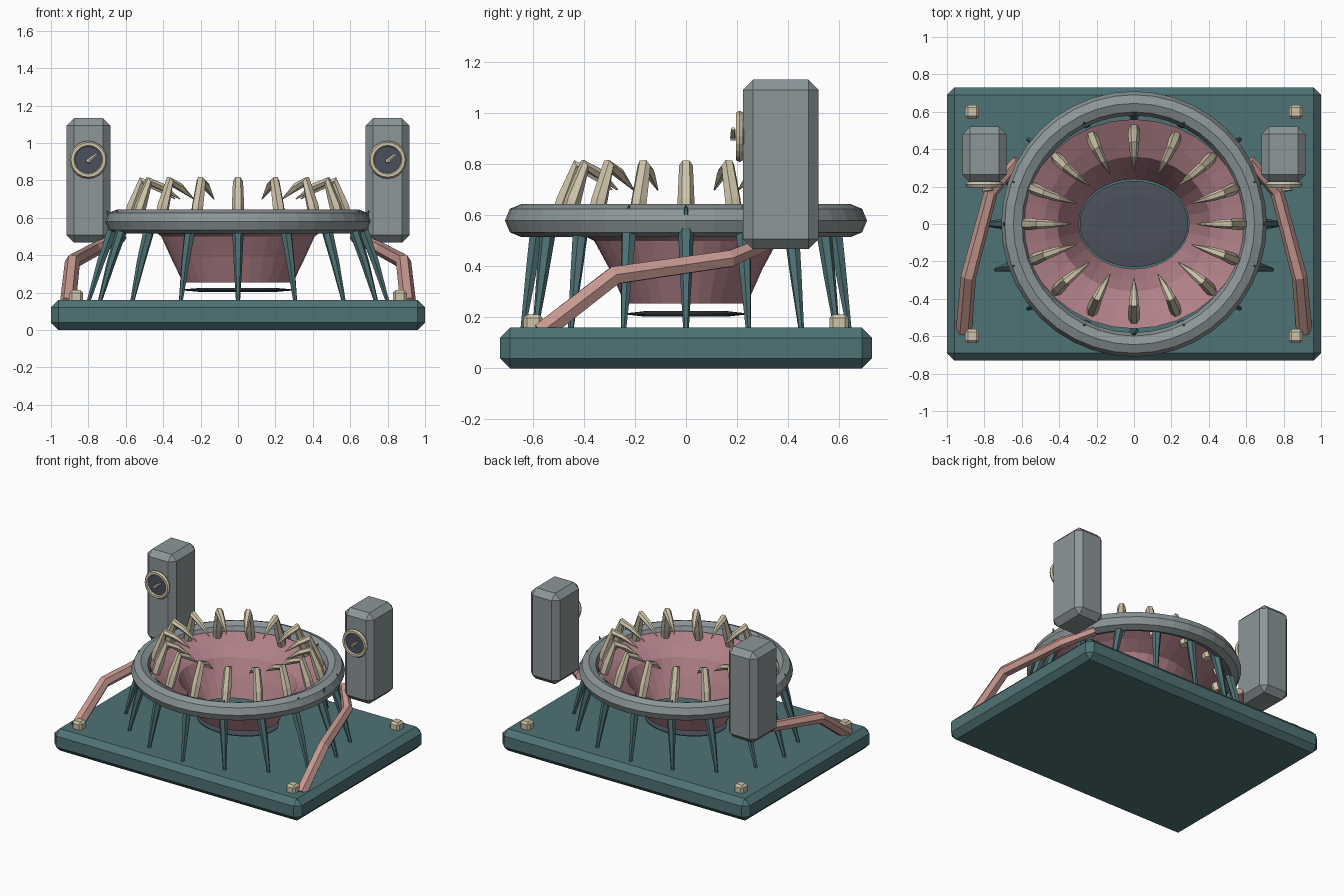
import bpy, bmesh, math
from mathutils import Vector, Matrix

if "Cube" in bpy.data.objects:
    bpy.data.objects.remove(bpy.data.objects["Cube"])


def material(name, hexcode):
    m = bpy.data.materials.new(name)
    c = [((hexcode >> s) & 255) / 255 for s in (16, 8, 0)]
    m.diffuse_color = [((v + 0.055) / 1.055) ** 2.4 for v in c] + [1]
    m.use_nodes = True
    m.node_tree.nodes["Principled BSDF"].inputs["Base Color"].default_value = m.diffuse_color
    return m


TEAL = material("teal", 0x4F7276)
PINK = material("pink", 0xB08088)
FLESH = material("flesh", 0xC69890)
BONE = material("bone", 0xCFC4AA)
STEEL = material("steel", 0x8C9698)
DARK = material("dark_slate", 0x4A505C)


def finish(name, bm, mat):
    bmesh.ops.recalc_face_normals(bm, faces=bm.faces)
    me = bpy.data.meshes.new(name)
    bm.to_mesh(me)
    bm.free()
    me.materials.append(mat)
    ob = bpy.data.objects.new(name, me)
    bpy.context.collection.objects.link(ob)
    return ob


def box(name, centre, size, bevel, mat):
    bm = bmesh.new()
    bmesh.ops.create_cube(bm, size=1)
    bmesh.ops.scale(bm, vec=size, verts=bm.verts)
    bmesh.ops.translate(bm, vec=centre, verts=bm.verts)
    bmesh.ops.bevel(bm, geom=bm.edges[:], offset=bevel, segments=1, affect='EDGES')
    return finish(name, bm, mat)


def bridge(bm, a, b):
    n = len(a)
    for i in range(n):
        bm.faces.new((a[i], a[(i + 1) % n], b[(i + 1) % n], b[i]))


def tube(bm, pts, radii, side, sides=6):
    """Tapered faceted tube along pts; side is the sideways reference direction."""
    pts = [Vector(p) for p in pts]
    rings = []
    for i, p in enumerate(pts):
        t = Vector()
        if i:
            t += (p - pts[i - 1]).normalized()
        if i < len(pts) - 1:
            t += (pts[i + 1] - p).normalized()
        t.normalize()
        v = t.cross(side).normalized()
        u = v.cross(t)
        ring = []
        for k in range(sides):
            a = 2 * math.pi * k / sides
            ring.append(bm.verts.new(p + radii[i] * (u * math.cos(a) + v * math.sin(a))))
        rings.append(ring)
    for a, b in zip(rings, rings[1:]):
        bridge(bm, a, b)
    bm.faces.new(rings[0])
    bm.faces.new(rings[-1])


def ellipse_loft(name, profile, mat, segs=32, closed=False, capped=False):
    """Loft through ellipses given as (x radius, y radius, z)."""
    bm = bmesh.new()
    rings = []
    for rx, ry, z in profile:
        rings.append([bm.verts.new((rx * math.cos(2 * math.pi * k / segs),
                                    ry * math.sin(2 * math.pi * k / segs), z))
                      for k in range(segs)])
    for a, b in zip(rings, rings[1:]):
        bridge(bm, a, b)
    if closed:
        bridge(bm, rings[-1], rings[0])
    if capped:
        bm.faces.new(rings[0])
        bm.faces.new(rings[-1])
    return finish(name, bm, mat)


def torus_profile(major, minor, z, n=8):
    return [(major + minor * math.cos(2 * math.pi * k / n),) * 2
            + (z + minor * math.sin(2 * math.pi * k / n),) for k in range(n)]


# Base slab and corner studs
box("base", (0, 0, 0.08), (2, 1.46, 0.16), 0.04, TEAL)
for sx in (-1, 1):
    for sy in (-1, 1):
        box("corner_stud", (sx * 0.865, sy * 0.6, 0.175), (0.075, 0.075, 0.075), 0.014, BONE)

# Rim, funnel and the disc below it
ellipse_loft("rim", torus_profile(0.645, 0.065, 0.58), STEEL, 40, closed=True)
ellipse_loft("funnel", [(0.595, 0.56, 0.60), (0.48, 0.46, 0.55), (0.41, 0.36, 0.50),
                        (0.36, 0.30, 0.39), (0.295, 0.24, 0.255)], PINK)
ellipse_loft("throat_disc", [(0.2, 0.16, 0.203), (0.29, 0.23, 0.211),
                             (0.29, 0.23, 0.217), (0.2, 0.16, 0.225)], DARK, capped=True)

# Sixteen ribs below the rim and sixteen hooked teeth above it
for i in range(16):
    a = 2 * math.pi * i / 16
    c, s = math.cos(a), math.sin(a)
    side = Vector((-s, c, 0))

    def radial(path):
        return [(rx * c, ry * s, z) for rx, ry, z in path]

    bm = bmesh.new()
    tube(bm, radial([(0.80, 0.64, 0.15), (0.735, 0.61, 0.36), (0.67, 0.585, 0.54),
                     (0.70, 0.585, 0.64)]), [0.011, 0.023, 0.031, 0.003], side)
    finish("rib", bm, TEAL)
    bm = bmesh.new()
    tube(bm, radial([(0.60, 0.52, 0.54), (0.565, 0.48, 0.66), (0.515, 0.43, 0.795),
                     (0.44, 0.37, 0.765), (0.335, 0.29, 0.70)]),
         [0.028, 0.033, 0.027, 0.021, 0.003], side)
    finish("tooth", bm, BONE)

# Mirrored side towers, dials and bent arms
for sx in (-1, 1):
    x = sx * 0.8
    box("tower", (x, 0.372, 0.80), (0.235, 0.297, 0.665), 0.04, STEEL)

    face = Matrix.Translation((x, 0.21, 0.91)) @ Matrix.Rotation(math.pi / 2, 4, 'X')
    bezel = ellipse_loft("dial_bezel", torus_profile(0.085, 0.016, 0, 6), BONE, 20, closed=True)
    bezel.matrix_world = face
    plate = ellipse_loft("dial_face", [(0.085, 0.085, -0.018), (0.085, 0.085, 0.004)],
                         DARK, 20, capped=True)
    plate.matrix_world = face
    bm = bmesh.new()
    tube(bm, [(x, 0.185, 0.905), (x + 0.045, 0.185, 0.94)], [0.012, 0.008], Vector((0, 1, 0)))
    tube(bm, [(x, 0.21, 0.905), (x, 0.175, 0.905)], [0.014, 0.012], Vector((1, 0, 0)))
    finish("dial_needle", bm, BONE)

    bm = bmesh.new()
    tube(bm, [(sx * 0.91, -0.57, 0.14), (sx * 0.885, -0.28, 0.365),
              (sx * 0.765, 0.17, 0.43), (sx * 0.62, 0.34, 0.50)],
         [0.043, 0.041, 0.037, 0.03], Vector((1, 0, 0)))
    finish("arm", bm, FLESH)
